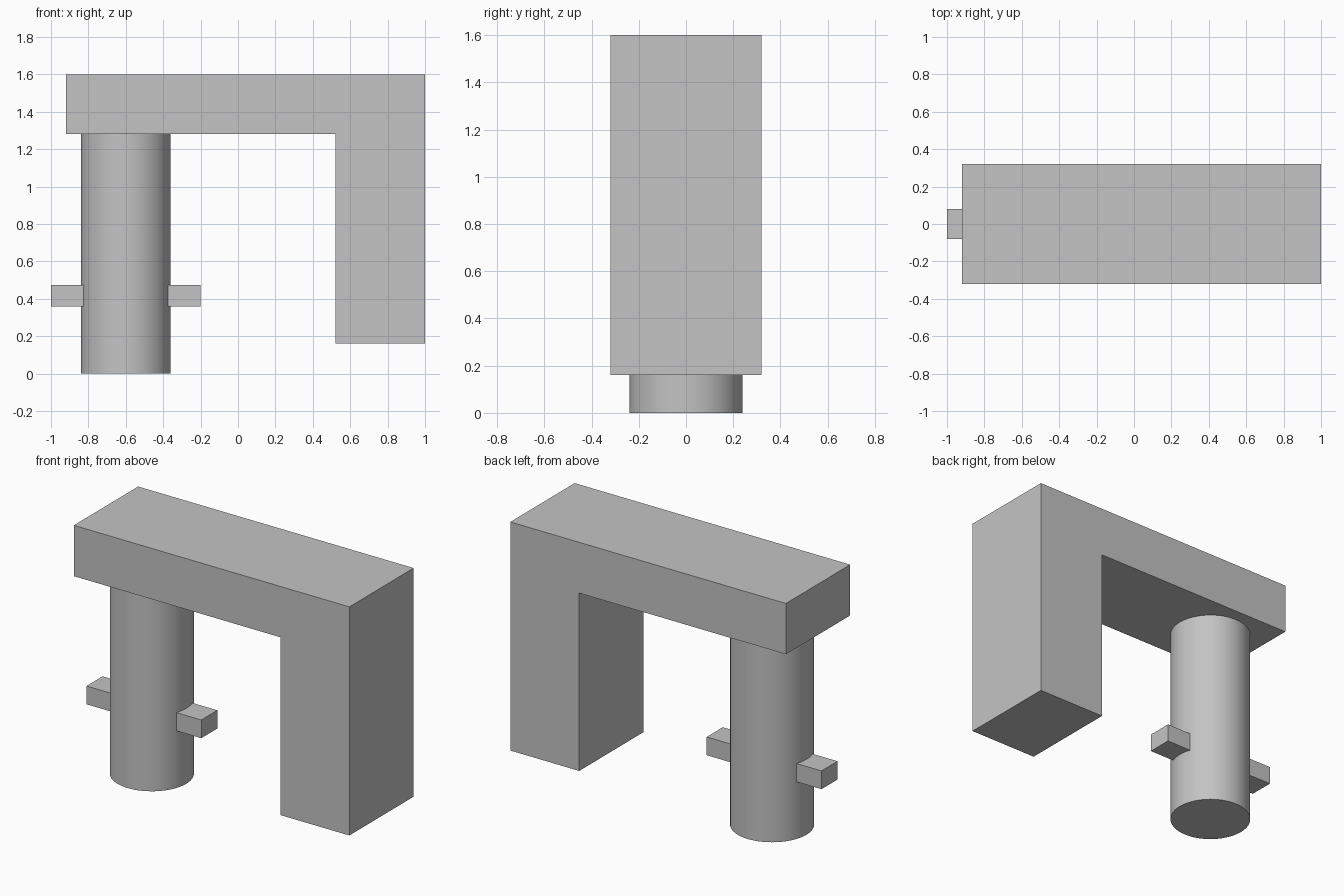
import bpy
import bmesh
import math

cube = bpy.data.objects.get("Cube")
if cube:
    bpy.data.objects.remove(cube, do_unlink=True)

# Single plain grey
grey = bpy.data.materials.new("plain_grey")
grey.use_nodes = True
color = (0.55, 0.55, 0.55, 1.0)
grey.diffuse_color = color
grey.node_tree.nodes["Principled BSDF"].inputs["Base Color"].default_value = color


def add_object(name, bm):
    bmesh.ops.recalc_face_normals(bm, faces=bm.faces)
    mesh = bpy.data.meshes.new(name)
    bm.to_mesh(mesh)
    bm.free()
    mesh.materials.append(grey)
    obj = bpy.data.objects.new(name, mesh)
    bpy.context.collection.objects.link(obj)
    return obj


def extruded_profile(name, points, half_depth):
    """Extrude an outline in x and z along y, centred on y = 0."""
    bm = bmesh.new()
    face = bm.faces.new([bm.verts.new((x, -half_depth, z)) for x, z in points])
    result = bmesh.ops.extrude_face_region(bm, geom=[face], use_keep_orig=True)
    moved = [v for v in result["geom"] if isinstance(v, bmesh.types.BMVert)]
    bmesh.ops.translate(bm, verts=moved, vec=(0, 2 * half_depth, 0))
    return add_object(name, bm)


# Top beam and square leg in one piece
extruded_profile("beam_and_leg", [
    (-0.92, 1.6), (-0.92, 1.28), (0.52, 1.28),
    (0.52, 0.16), (1.0, 0.16), (1.0, 1.6)], 0.32)

# Round post under the beam
POST_X, POST_R, POST_H = -0.6, 0.24, 1.28
bpy.ops.mesh.primitive_cylinder_add(
    vertices=64, radius=POST_R, depth=POST_H, location=(POST_X, 0, POST_H / 2))
post = bpy.context.object
post.name = "round_post"
post.data.materials.append(grey)
bpy.ops.object.shade_smooth_by_angle(angle=math.radians(30))

# Crossbar pegs on both sides of the post, rooted inside it
for side, name in ((1, "left_peg"), (-1, "right_peg")):
    inner, outer = POST_X + side * 0.2, POST_X + side * 0.4
    extruded_profile(name, [
        (inner, 0.36), (outer, 0.36), (outer, 0.475), (inner, 0.475)], 0.08)
